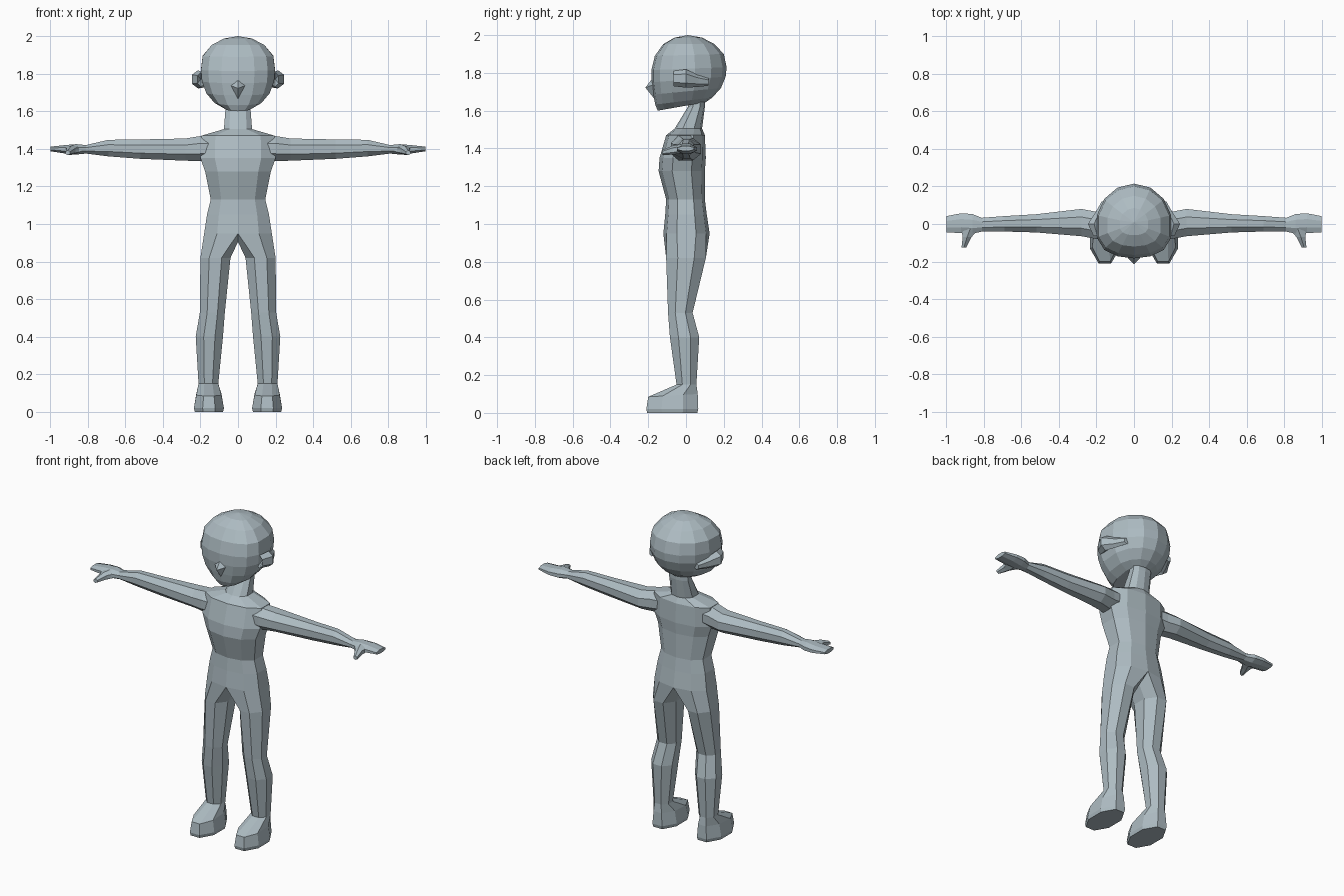
import bpy
import bmesh
from math import sin, cos, pi, radians
from mathutils import Vector

if "Cube" in bpy.data.objects:
    bpy.data.objects.remove(bpy.data.objects["Cube"], do_unlink=True)

COLOUR = (0.42, 0.50, 0.54, 1.0)
clay = bpy.data.materials.new("blue_grey_clay")
clay.use_nodes = True
clay.diffuse_color = COLOUR
bsdf = clay.node_tree.nodes["Principled BSDF"]
bsdf.inputs["Base Color"].default_value = COLOUR
bsdf.inputs["Roughness"].default_value = 0.8


def bridge(bm, a, b, closed=True):
    """Quads between two rows of vertices."""
    n = len(a)
    for i in range(n if closed else n - 1):
        j = (i + 1) % n
        bm.faces.new((a[i], a[j], b[j], b[i]))


def fan(bm, row, tip):
    """Close a ring with triangles to a tip point."""
    v = bm.verts.new(tip)
    for i in range(len(row)):
        bm.faces.new((row[i], row[(i + 1) % len(row)], v))


def loft(bm, rings, closed=True, first=None):
    """Skin a list of point rings; returns the vertex rows."""
    rows = [first] if first else []
    rows += [[bm.verts.new(p) for p in ring] for ring in rings]
    for a, b in zip(rows, rows[1:]):
        bridge(bm, a, b, closed)
    return rows


def polygon(n, u0, u1, v0, v1):
    """Flat-sided polygon filling a rectangle, as (u, v) pairs."""
    k = cos(pi / n)
    for i in range(n):
        t = 2 * pi * (i + 0.5) / n
        yield ((u0 + u1) / 2 + (u1 - u0) / 2 * cos(t) / k,
               (v0 + v1) / 2 + (v1 - v0) / 2 * sin(t) / k)


def finish(name, bm, mirror=False):
    bmesh.ops.recalc_face_normals(bm, faces=bm.faces[:])
    mesh = bpy.data.meshes.new(name)
    bm.to_mesh(mesh)
    bm.free()
    mesh.materials.append(clay)
    obj = bpy.data.objects.new(name, mesh)
    bpy.context.collection.objects.link(obj)
    if mirror:
        mod = obj.modifiers.new("Mirror", 'MIRROR')
        mod.use_clip = True
        mod.merge_threshold = 0.0005
    return obj


# Body: half torso and neck, then one leg and foot, mirrored
def half_ring(z, w, front, back):
    mid, half = (front + back) / 2, (back - front) / 2
    ring = []
    for k in range(6):
        t = pi * k / 5
        c = cos(t)
        y = mid - half * (abs(c) ** 0.75) * (1 if c > 0 else -1)
        ring.append((w * sin(t) / sin(radians(72)) if 0 < k < 5 else 0, y, z))
    return ring


def leg_ring(inner, outer, front, back, z_front, z_back):
    k8 = cos(pi / 8)
    ring = []
    for k in range(8):
        t = radians(90 + (k - 2.5) * 45)
        x = (inner + outer) / 2 + (outer - inner) / 2 * sin(t) / k8
        s = cos(t) / k8
        y = (front + back) / 2 - (back - front) / 2 * s
        ring.append((x, y, z_back + (z_front - z_back) * (s + 1) / 2))
    return ring


bm = bmesh.new()
torso = loft(bm, [half_ring(*r) for r in (
    (0.95, 0.18, -0.12, 0.125), (1.05, 0.165, -0.11, 0.11),
    (1.13, 0.145, -0.105, 0.10), (1.28, 0.175, -0.145, 0.10),
    (1.35, 0.20, -0.14, 0.105), (1.47, 0.195, -0.105, 0.10),
    (1.505, 0.075, -0.06, 0.085), (1.62, 0.066, 0.01, 0.10),
    (1.70, 0.06, 0.03, 0.10))], closed=False)
crotch = [bm.verts.new((0, y, 0.905)) for y in (0.045, -0.04)]
leg = loft(bm, [leg_ring(*r) for r in (
    (0.04, 0.20, -0.105, 0.105, 0.82, 0.82),
    (0.07, 0.203, -0.095, 0.035, 0.53, 0.53),
    (0.08, 0.225, -0.085, 0.07, 0.40, 0.40),
    (0.105, 0.21, -0.05, 0.055, 0.15, 0.15),
    (0.088, 0.222, -0.20, 0.062, 0.085, 0.10),
    (0.075, 0.235, -0.21, 0.065, 0.02, 0.02),
    (0.08, 0.23, -0.205, 0.06, 0, 0))], first=torso[0] + crotch)
bm.faces.new(leg[-1])
finish("body", bm, mirror=True)

# Arms and flat hands
bm = bmesh.new()
rows = loft(bm, [[(x, y, z) for y, z in polygon(8, y0, y1, z0, z1)]
                 for x, y0, y1, z0, z1 in (
    (0.14, -0.08, 0.06, 1.345, 1.465), (0.20, -0.08, 0.065, 1.335, 1.468),
    (0.28, -0.065, 0.08, 1.337, 1.455), (0.52, -0.045, 0.052, 1.347, 1.45),
    (0.69, -0.04, 0.042, 1.36, 1.448), (0.81, -0.04, 0.033, 1.375, 1.42),
    (0.86, -0.052, 0.053, 1.37, 1.425), (0.92, -0.048, 0.057, 1.375, 1.42),
    (0.997, -0.045, 0.042, 1.387, 1.412))])
bm.faces.new(rows[0])
bm.faces.new(rows[-1])
finish("arms", bm, mirror=True)

# Thumbs
bm = bmesh.new()
rows = loft(bm, [[(x, y, z) for x, z in polygon(6, x0, x1, z0, z1)]
                 for y, x0, x1, z0, z1 in (
    (-0.02, 0.82, 0.92, 1.378, 1.42), (-0.07, 0.865, 0.912, 1.37, 1.412),
    (-0.125, 0.893, 0.918, 1.368, 1.39))])
bm.faces.new(rows[0])
bm.faces.new(rows[-1])
finish("thumbs", bm, mirror=True)


# Head: flatter at the face, round at the back
def head_ring(w, front, back, z_front, z_back):
    ring = []
    for k in range(14):
        t = 2 * pi * k / 14
        c = cos(t)
        y = front * c ** 0.6 if c > 0 else -back * c
        f = (y - front) / (back - front)
        ring.append((w * sin(t) / cos(pi / 14), y, z_front + (z_back - z_front) * f))
    return ring


bm = bmesh.new()
rows = loft(bm, [head_ring(*r) for r in (
    (0.075, -0.15, 0.105, 1.60, 1.645), (0.125, -0.163, 0.14, 1.632, 1.67),
    (0.168, -0.173, 0.185, 1.685, 1.72), (0.192, -0.182, 0.21, 1.75, 1.78),
    (0.197, -0.183, 0.215, 1.815, 1.83), (0.188, -0.165, 0.20, 1.89, 1.90),
    (0.14, -0.12, 0.15, 1.953, 1.953), (0.075, -0.06, 0.085, 1.987, 1.987))])
bm.faces.new(rows[0])
fan(bm, rows[-1], (0, 0.01, 2.0))
finish("head", bm)

# Nose
bm = bmesh.new()
base = [bm.verts.new(p) for p in ((0, -0.175, 1.775), (0.047, -0.165, 1.74),
                                  (0, -0.165, 1.66), (-0.047, -0.165, 1.74))]
fan(bm, base, (0, -0.215, 1.722))
bm.faces.new(base)
finish("nose", bm)

# Ears: dished in front, tapering back along the head
bm = bmesh.new()
rows = loft(bm, [[(x, y, z) for x, z in polygon(6, x0, x1, z0, z1)]
                 for y, x0, x1, z0, z1 in (
    (0.12, 0.14, 0.172, 1.735, 1.77), (0.065, 0.165, 0.203, 1.73, 1.785),
    (0.0, 0.18, 0.245, 1.728, 1.812), (-0.065, 0.175, 0.215, 1.735, 1.805))])
bm.faces.new(rows[0])
fan(bm, rows[-1], (0.198, -0.03, 1.77))
finish("ears", bm, mirror=True)
